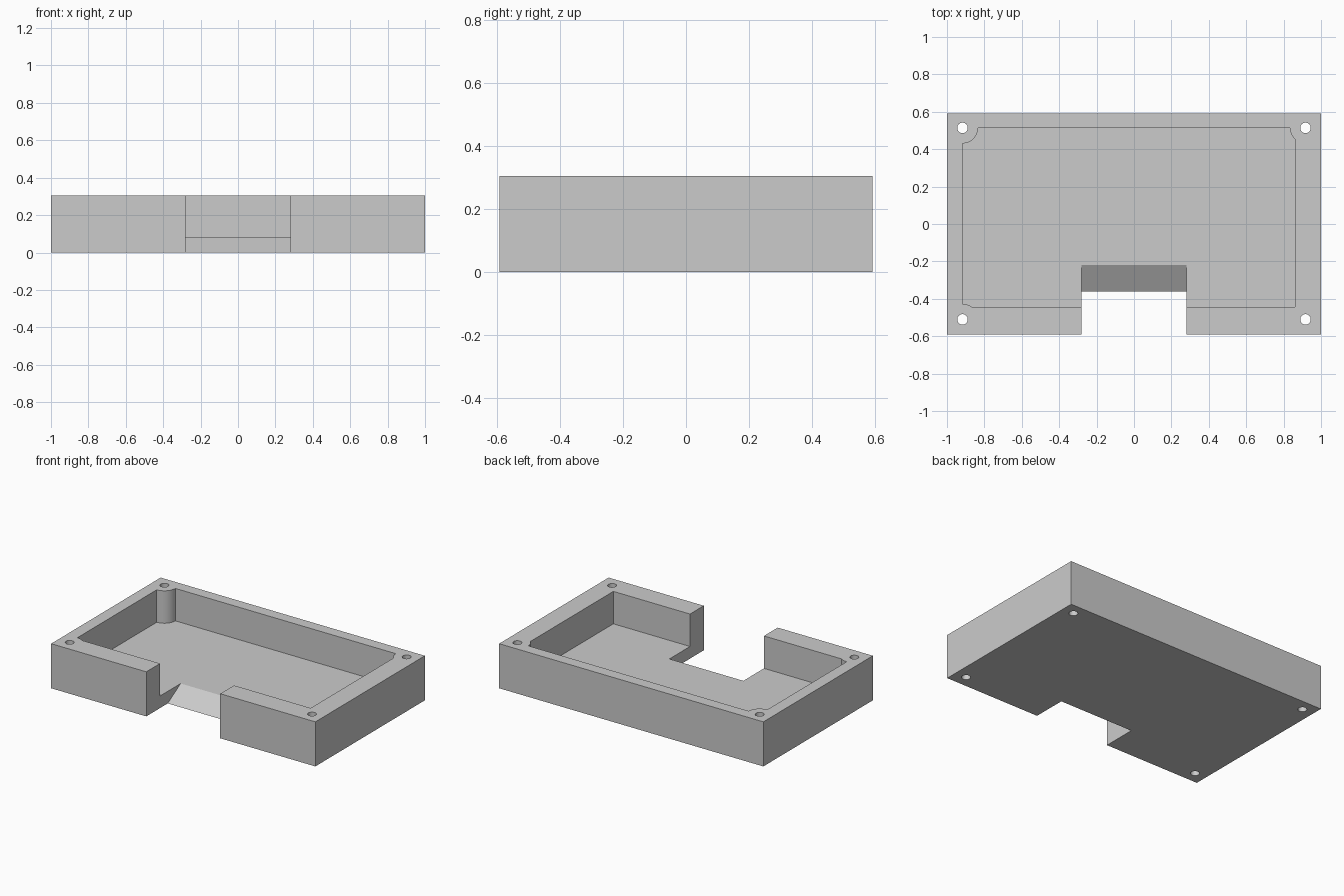
import bpy
import bmesh
import math
from mathutils import Matrix, Vector

default = bpy.data.objects.get("Cube")
if default:
    bpy.data.objects.remove(default, do_unlink=True)

HEIGHT, FLOOR = 0.305, 0.083
SCREWS = [(x, y) for x in (-0.917, 0.917) for y in (-0.51, 0.514)]

grey = bpy.data.materials.new("plain grey")
grey.use_nodes = True
colour = (0.6, 0.6, 0.6, 1)
grey.diffuse_color = colour
grey.node_tree.nodes["Principled BSDF"].inputs["Base Color"].default_value = colour


def make(name, bm):
    bmesh.ops.recalc_face_normals(bm, faces=bm.faces[:])
    mesh = bpy.data.meshes.new(name)
    bm.to_mesh(mesh)
    bm.free()
    mesh.materials.append(grey)
    obj = bpy.data.objects.new(name, mesh)
    bpy.context.collection.objects.link(obj)
    return obj


def prism(name, points, along):
    """Extrude a closed profile along a vector."""
    bm = bmesh.new()
    face = bm.faces.new([bm.verts.new(p) for p in points])
    out = bmesh.ops.extrude_face_region(bm, geom=[face])
    verts = [v for v in out["geom"] if isinstance(v, bmesh.types.BMVert)]
    bmesh.ops.translate(bm, verts=verts, vec=Vector(along))
    return make(name, bm)


def box(name, x0, x1, y0, y1, z0, z1):
    return prism(name, [(x0, y0, z0), (x1, y0, z0), (x1, y1, z0), (x0, y1, z0)],
                 (0, 0, z1 - z0))


def columns(name, radius, sides):
    """Upright cylinders at the four screw positions."""
    bm = bmesh.new()
    for x, y in SCREWS:
        bmesh.ops.create_cone(bm, cap_ends=True, segments=sides, radius1=radius,
                              radius2=radius, depth=2,
                              matrix=Matrix.Translation((x, y, 0)))
    return make(name, bm)


def cut(target, cutter):
    cutter.hide_render = True
    mod = target.modifiers.new("cut", "BOOLEAN")
    mod.operation, mod.solver, mod.object = "DIFFERENCE", "EXACT", cutter
    bpy.context.view_layer.objects.active = target
    bpy.ops.object.modifier_apply(modifier=mod.name)
    bpy.data.objects.remove(cutter, do_unlink=True)


# Outer block
tray = box("enclosure_tray", -1, 1, -0.592, 0.592, 0, HEIGHT)

# Inner pocket, leaving round screw posts in the corners
pocket = box("pocket_cutter", -0.917, 0.86, -0.443, 0.514, FLOOR, 0.5)
cut(pocket, columns("post_cutter", 0.083, 64))
cut(tray, pocket)

# Front opening with a sloping floor edge
slope = 0.14 / FLOOR
low, high = -0.1, 0.4
cut(tray, prism("opening_cutter", [
    (-0.28, -0.8, low), (-0.28, -0.36 + slope * low, low),
    (-0.28, -0.36 + slope * high, high), (-0.28, -0.8, high)], (0.56, 0, 0)))

# Screw holes through the full height
cut(tray, columns("screw_hole_cutter", 0.028, 32))

bpy.ops.object.select_all(action="DESELECT")
tray.select_set(True)
bpy.context.view_layer.objects.active = tray
bpy.ops.object.shade_smooth_by_angle(angle=math.radians(30))
